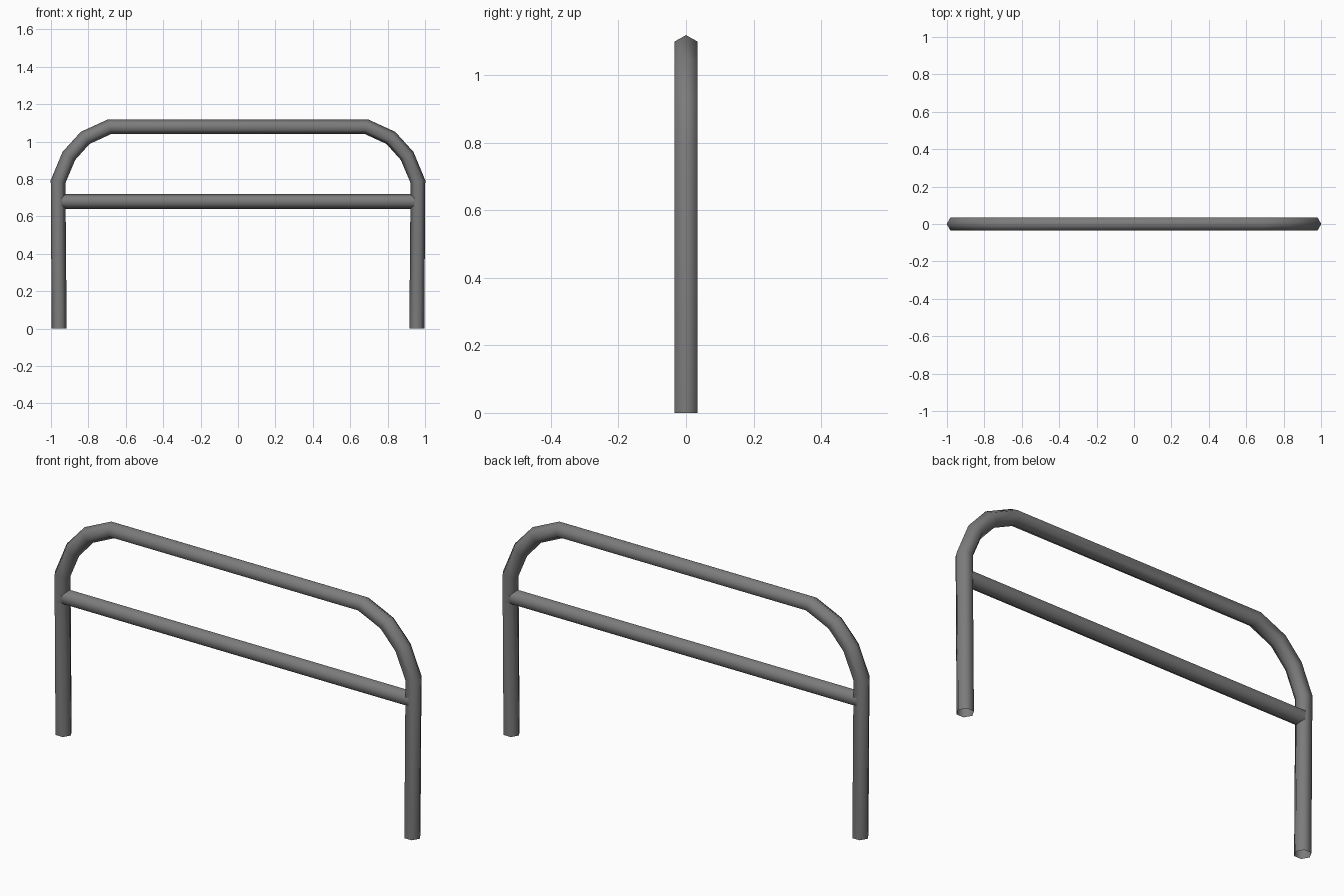
import bpy, bmesh, math
from mathutils import Vector

if "Cube" in bpy.data.objects:
    bpy.data.objects.remove(bpy.data.objects["Cube"])

SIDES = 6
RADIUS = 0.04

steel = bpy.data.materials.new("grey steel")
steel.diffuse_color = (0.2, 0.2, 0.2, 1)
steel.use_nodes = True
steel.node_tree.nodes["Principled BSDF"].inputs["Base Color"].default_value = steel.diffuse_color


def tube(name, path):
    """Open hexagonal tube swept along a path in the XZ plane, corners in that plane."""
    pts = [Vector((x, 0, z)) for x, z in path]
    bm = bmesh.new()
    rings = []
    for i, p in enumerate(pts):
        before = (p - pts[i - 1]).normalized() if i > 0 else Vector()
        after = (pts[i + 1] - p).normalized() if i < len(pts) - 1 else Vector()
        t = (before + after).normalized()
        if i in (0, len(pts) - 1) and abs(t.z) > 0.9:
            t = Vector((0, 0, math.copysign(1, t.z)))   # feet cut level
        n = Vector((-t.z, 0, t.x))
        ring = []
        for k in range(SIDES):
            a = 2 * math.pi * k / SIDES
            ring.append(bm.verts.new(p + RADIUS * (math.cos(a) * n + math.sin(a) * Vector((0, 1, 0)))))
        rings.append(ring)
    for r0, r1 in zip(rings, rings[1:]):
        for k in range(SIDES):
            j = (k + 1) % SIDES
            f = bm.faces.new((r0[k], r0[j], r1[j], r1[k]))
            f.smooth = True
    bmesh.ops.recalc_face_normals(bm, faces=bm.faces)
    me = bpy.data.meshes.new(name)
    bm.to_mesh(me)
    bm.free()
    me.materials.append(steel)
    ob = bpy.data.objects.new(name, me)
    bpy.context.collection.objects.link(ob)
    return ob


# Hoop: left leg and bend, mirrored to the right
half = [(-0.956, 0.0), (-0.962, 0.786), (-0.904, 0.924), (-0.817, 1.02), (-0.686, 1.08)]
tube("hoop_frame", half + [(-x, z) for x, z in reversed(half)])

# Horizontal middle rail
tube("middle_rail", [(-0.96, 0.68), (0.96, 0.68)])
